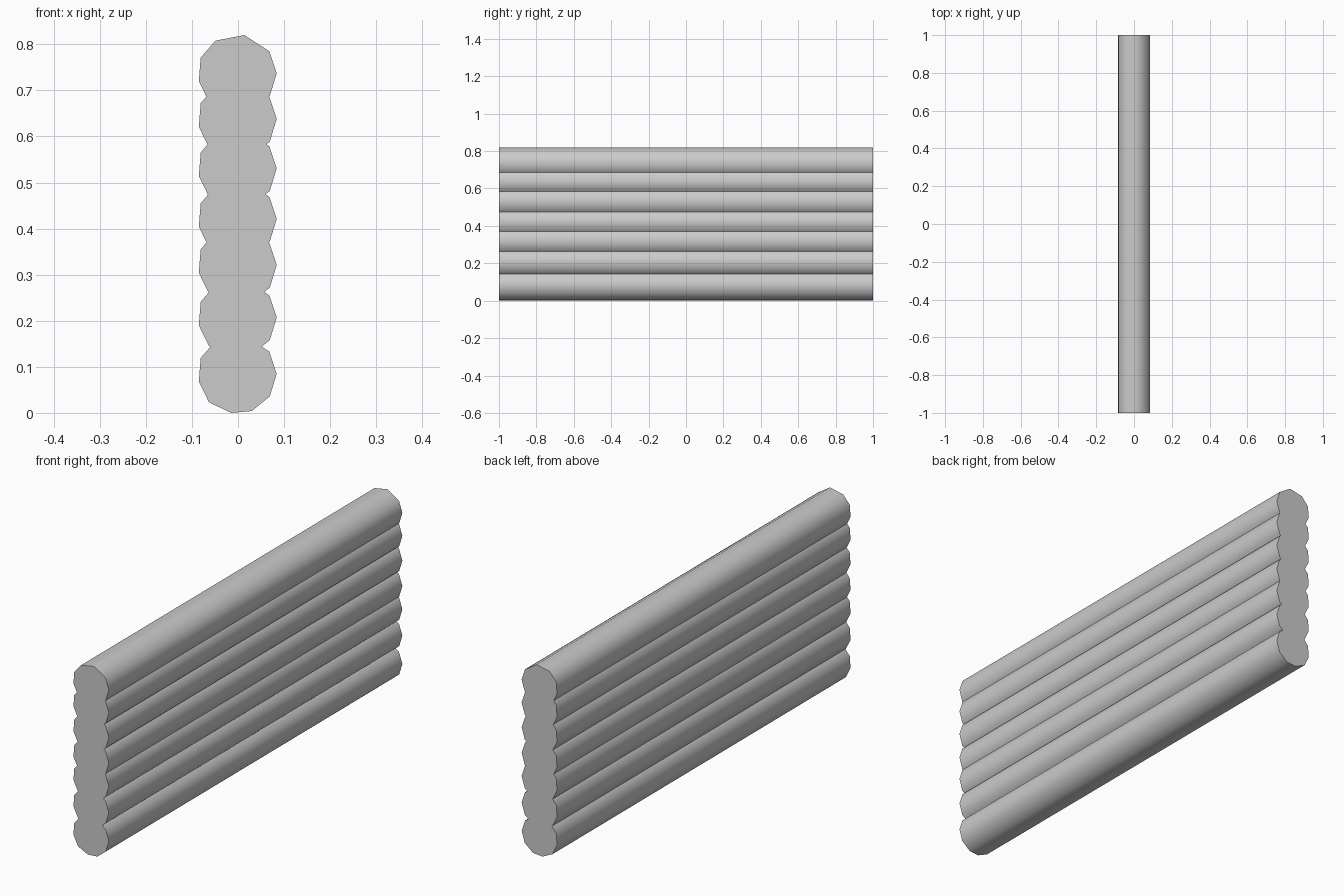
import bpy, bmesh, math

if "Cube" in bpy.data.objects:
    bpy.data.objects.remove(bpy.data.objects["Cube"])

# Ten-sided, slightly irregular log section (x, z), resting on z = 0
SECTION = [(-0.015, 0.0), (0.03, 0.004), (0.069, 0.036), (0.084, 0.085),
           (0.068, 0.133), (0.014, 0.168), (-0.049, 0.156), (-0.081, 0.119),
           (-0.085, 0.068), (-0.063, 0.023)]
# Height of each log in the stack
HEIGHTS = [0.0, 0.122, 0.236, 0.336, 0.446, 0.553, 0.652]


def make_log(name, z):
    bm = bmesh.new()
    front = bm.faces.new([bm.verts.new((x, -1.0, h)) for x, h in SECTION])
    back = bmesh.ops.extrude_face_region(bm, geom=[front])["geom"]
    moved = [g for g in back if isinstance(g, bmesh.types.BMVert)]
    bmesh.ops.translate(bm, verts=moved, vec=(0, 2.0, 0))
    # keep a cap on both ends
    if not any(all(v.co.y < 0 for v in f.verts) for f in bm.faces):
        bmesh.ops.holes_fill(bm, edges=bm.edges[:], sides=0)
    bmesh.ops.recalc_face_normals(bm, faces=bm.faces[:])
    mesh = bpy.data.meshes.new(name)
    bm.to_mesh(mesh)
    bm.free()
    log = bpy.data.objects.new(name, mesh)
    log.location.z = z
    bpy.context.collection.objects.link(log)
    # rounded sides, crisp ends
    bpy.ops.object.select_all(action='DESELECT')
    log.select_set(True)
    bpy.context.view_layer.objects.active = log
    bpy.ops.object.shade_smooth_by_angle(angle=math.radians(60))


# Wall of seven stacked logs
for i, z in enumerate(HEIGHTS):
    make_log(f"wall_log_{i + 1}", z)
